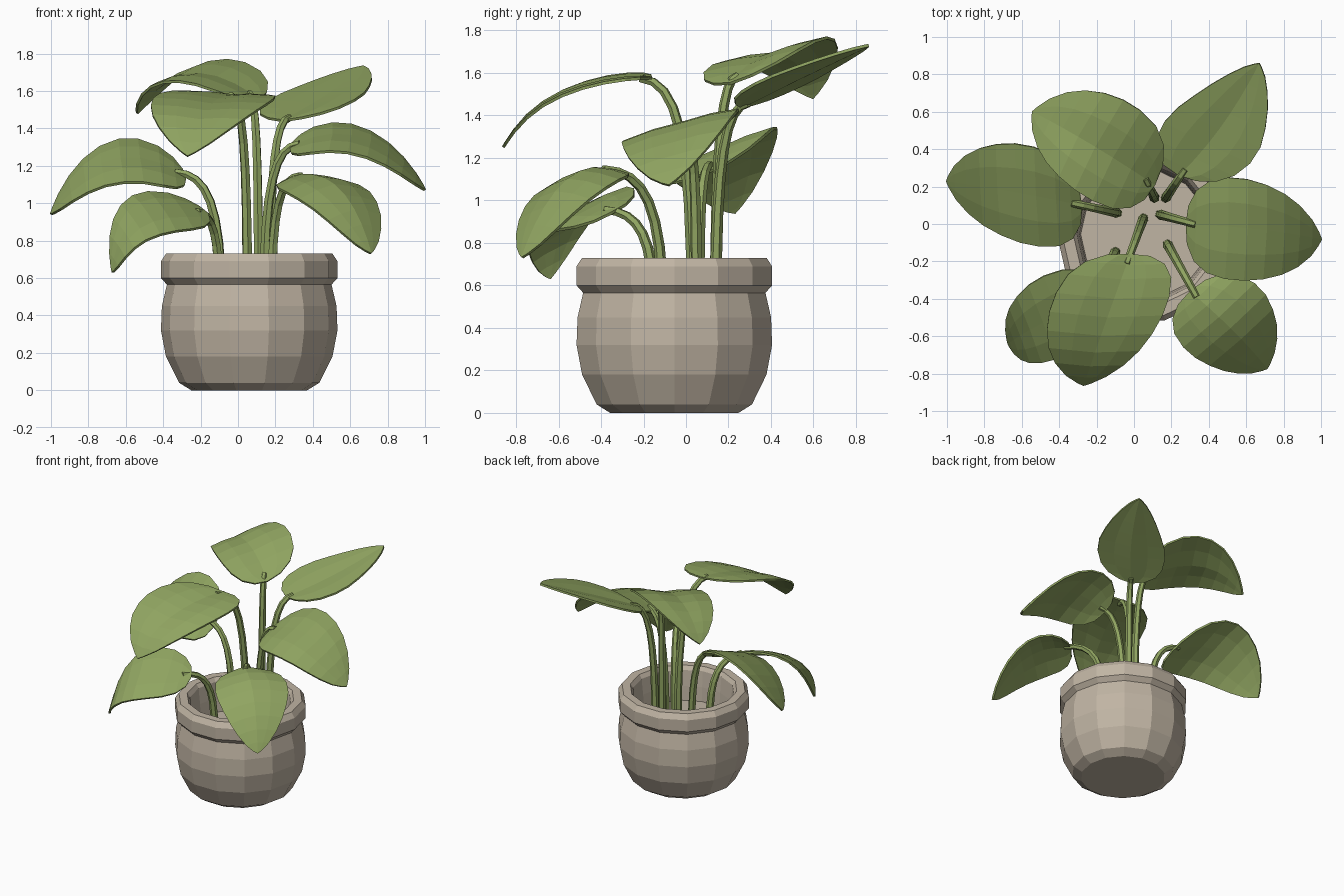
import bpy, bmesh, math
from mathutils import Vector

if "Cube" in bpy.data.objects:
    bpy.data.objects.remove(bpy.data.objects["Cube"])


def material(name, rgb):
    m = bpy.data.materials.new(name)
    m.diffuse_color = (*rgb, 1)
    m.use_nodes = True
    m.node_tree.nodes["Principled BSDF"].inputs["Base Color"].default_value = m.diffuse_color
    return m


CLAY = material("warm_grey_clay", (0.53, 0.46, 0.37))
GREEN = material("leaf_green", (0.28, 0.375, 0.12))


def mesh_object(name, bm, mat):
    bmesh.ops.recalc_face_normals(bm, faces=bm.faces)
    me = bpy.data.meshes.new(name)
    bm.to_mesh(me)
    bm.free()
    me.materials.append(mat)
    ob = bpy.data.objects.new(name, me)
    bpy.context.collection.objects.link(ob)
    return ob


# Pot: faceted lathe, from the base up the outside, over the rim and down inside
def build_pot():
    sides, cx, cy = 14, 0.06, -0.055
    profile = [(0.31, 0), (0.375, 0.04), (0.445, 0.18), (0.472, 0.32), (0.467, 0.45),
               (0.44, 0.565), (0.472, 0.60), (0.472, 0.69), (0.445, 0.73),
               (0.385, 0.73), (0.365, 0.70), (0.352, 0.58), (0.345, 0.47)]
    bm = bmesh.new()
    rings = []
    for r, z in profile:
        rings.append([bm.verts.new((cx + r * math.cos(2 * math.pi * i / sides),
                                    cy + r * math.sin(2 * math.pi * i / sides), z))
                      for i in range(sides)])
    for a, b in zip(rings, rings[1:]):
        for i in range(sides):
            j = (i + 1) % sides
            bm.faces.new((a[i], a[j], b[j], b[i]))
    bm.faces.new(rings[0])
    bm.faces.new(rings[-1])
    mesh_object("pot", bm, CLAY)


# Midrib position: parabola through base, middle and tip, with a late droop at the tip
def midrib(base, mid, tip, droop, u, k=0.45):
    d = Vector((0, 0, droop))
    return (base * ((u - k) * (u - 1) / k) + mid * (u * (u - 1) / (k * (k - 1)))
            + (tip + d) * (u * (u - k) / (1 - k)) - d * u**7)


# Leaf: ovate blade whose half widths point to the two side edges
OUTLINE = [(0, 0), (0.02, 0.38), (0.08, 0.70), (0.18, 0.91), (0.32, 1.0), (0.46, 1.0),
           (0.60, 0.93), (0.73, 0.80), (0.84, 0.61), (0.93, 0.36), (0.98, 0.13), (1, 0)]


def build_leaf(name, base, mid, tip, edge_a, edge_b, sharp, droop):
    bm = bmesh.new()
    rows = []
    for u, w in OUTLINE:
        c = midrib(base, mid, tip, droop, u)
        w *= 1 - sharp * max(0, u - 0.4)
        if w == 0:
            rows.append([bm.verts.new(c)] * 5)
            continue
        row = []
        for v in (-1, -0.5, 0, 0.5, 1):
            side = (edge_a if v < 0 else edge_b) - mid
            bulge = Vector((0, 0, 0.008 if abs(v) == 0.5 else 0))
            row.append(bm.verts.new(c + side * abs(v) * w + bulge * w))
        rows.append(row)
    for r, s in zip(rows, rows[1:]):
        for i in range(4):
            quad = list(dict.fromkeys((r[i], r[i + 1], s[i + 1], s[i])))
            bm.faces.new(quad)
    ob = mesh_object(name, bm, GREEN)
    mod = ob.modifiers.new("thickness", 'SOLIDIFY')
    mod.thickness = 0.014
    mod.offset = 0


# Stem: six-sided tube rising from the pot floor and arching onto the leaf
def build_stem(name, root, end):
    h = end.z - root.z
    p1 = root + Vector((0, 0, h * 0.75))
    p2 = root.lerp(end, 0.3)
    p2.z = end.z - 0.01
    cu = bpy.data.curves.new(name, 'CURVE')
    cu.dimensions = '3D'
    cu.bevel_depth = 0.027
    cu.bevel_resolution = 1
    cu.use_fill_caps = True
    sp = cu.splines.new('POLY')
    n = 9
    sp.points.add(n - 1)
    for i in range(n):
        t = i / (n - 1)
        s = 1 - t
        p = root * s**3 + p1 * (3 * s * s * t) + p2 * (3 * s * t * t) + end * t**3
        sp.points[i].co = (*p, 1)
        sp.points[i].radius = 1.05 - 0.3 * t
    cu.materials.append(GREEN)
    ob = bpy.data.objects.new(name, cu)
    bpy.context.collection.objects.link(ob)
    bpy.ops.object.select_all(action='DESELECT')
    ob.select_set(True)
    bpy.context.view_layer.objects.active = ob
    bpy.ops.object.convert(target='MESH')
    for f in ob.data.polygons:
        f.use_smooth = False


# name: tip sharpness, tip droop, stem root (x, y), leaf base, middle, tip, two side edges
LEAVES = {
    "back_right": (0.6, 0, (0.17, 0.14), (0.24, 0.26, 1.44), (0.45, 0.50, 1.56), (0.67, 0.86, 1.73),
                   (0.22, 0.62, 1.58), (0.68, 0.40, 1.585)),
    "back_left": (0, 0.07, (0.11, 0.14), (0.11, 0.21, 1.55), (-0.20, 0.41, 1.69), (-0.54, 0.60, 1.48),
                  (-0.31, 0.18, 1.65), (-0.05, 0.66, 1.765)),
    "front_high": (0, 0.10, (0.05, 0.03), (-0.02, -0.16, 1.575), (-0.14, -0.49, 1.53),
                   (-0.27, -0.86, 1.25), (-0.45, -0.46, 1.56), (0.155, -0.48, 1.53)),
    "right": (0, 0.03, (0.14, 0.05), (0.28, 0.0, 1.29), (0.60, -0.02, 1.36), (1.0, -0.08, 1.07),
              (0.58, -0.30, 1.27), (0.60, 0.24, 1.42)),
    "front_right": (0.25, 0.03, (0.18, -0.11), (0.30, -0.36, 1.14), (0.51, -0.55, 1.10),
                    (0.71, -0.77, 0.73), (0.32, -0.71, 1.02), (0.70, -0.37, 1.06)),
    "front_left": (0.25, 0.05, (-0.10, -0.15), (-0.16, -0.35, 0.94), (-0.48, -0.52, 0.95),
                   (-0.67, -0.64, 0.63), (-0.41, -0.72, 0.83), (-0.56, -0.32, 1.04)),
    "left": (0.1, 0.03, (-0.09, 0.06), (-0.28, 0.10, 1.13), (-0.62, 0.17, 1.24), (-1.0, 0.23, 0.94),
             (-0.60, -0.10, 1.11), (-0.63, 0.43, 1.34)),
}

build_pot()
for name, (sharp, droop, root, *pts) in LEAVES.items():
    base, mid, tip, ea, eb = map(Vector, pts)
    build_leaf(name + "_leaf", base, mid, tip, ea, eb, sharp, droop)
    build_stem(name + "_stem", Vector((*root, 0.46)), midrib(base, mid, tip, droop, 0.07))
